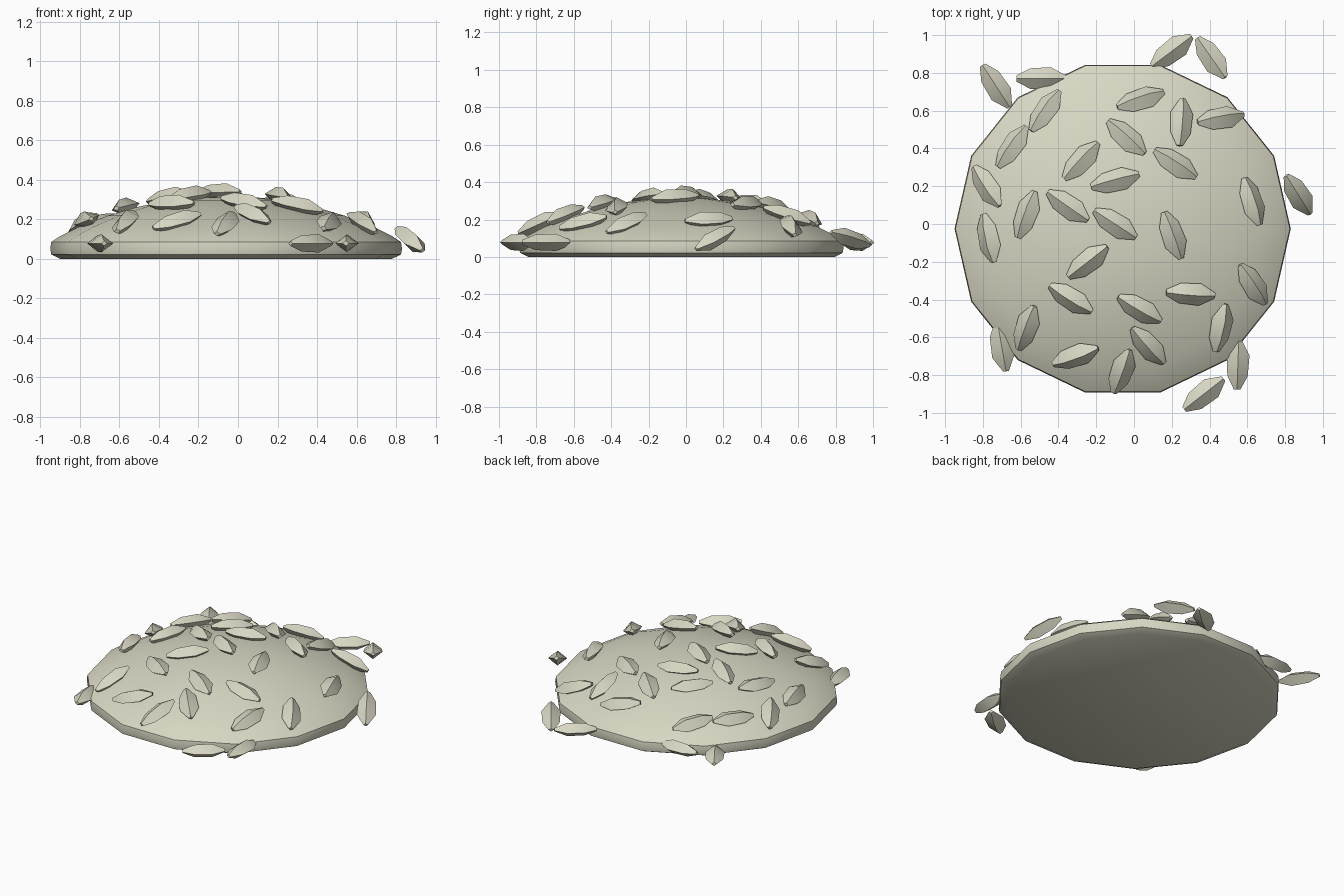
import bpy, bmesh, math
from mathutils import Vector, Matrix

if "Cube" in bpy.data.objects:
    bpy.data.objects.remove(bpy.data.objects["Cube"])

mat = bpy.data.materials.new("pale_cream")
mat.diffuse_color = (0.69, 0.68, 0.55, 1)
mat.use_nodes = True
mat.node_tree.nodes["Principled BSDF"].inputs["Base Color"].default_value = mat.diffuse_color

CX, CY = -0.06, -0.025
SIDES = 14
# dome profile (radius, height), rim to crown
PROFILE = [(0.84, 0.0), (0.885, 0.022), (0.89, 0.05), (0.885, 0.085), (0.84, 0.115), (0.75, 0.16),
           (0.6, 0.218), (0.45, 0.262), (0.3, 0.294), (0.15, 0.311)]
CROWN = 0.316


def finish(name, bm, angle):
    bmesh.ops.recalc_face_normals(bm, faces=bm.faces)
    me = bpy.data.meshes.new(name)
    bm.to_mesh(me)
    bm.free()
    me.materials.append(mat)
    ob = bpy.data.objects.new(name, me)
    bpy.context.collection.objects.link(ob)
    bpy.ops.object.select_all(action='DESELECT')
    bpy.context.view_layer.objects.active = ob
    ob.select_set(True)
    bpy.ops.object.shade_smooth_by_angle(angle=math.radians(angle))
    return ob


def bridge(bm, a, b):
    n = len(a)
    for i in range(n):
        j = (i + 1) % n
        bm.faces.new((a[i], a[j], b[j], b[i]))


# bun dome
bm = bmesh.new()
rings = []
for r, z in PROFILE:
    rings.append([bm.verts.new((CX + r * math.cos(2 * math.pi * i / SIDES),
                                CY + r * math.sin(2 * math.pi * i / SIDES), z)) for i in range(SIDES)])
for a, b in zip(rings, rings[1:]):
    bridge(bm, a, b)
bm.faces.new(rings[0])
top = bm.verts.new((CX, CY, CROWN))
for i in range(SIDES):
    bm.faces.new((rings[-1][i], rings[-1][(i + 1) % SIDES], top))
finish("bun_top", bm, 40)


def dome(r):
    """Height and slope of the dome at radius r."""
    pts = [(0, CROWN)] + PROFILE[:3:-1] + [(0.89, 0.085)]
    for (r0, z0), (r1, z1) in zip(pts, pts[1:]):
        if r <= r1:
            return z0 + (z1 - z0) * (r - r0) / (r1 - r0)
    return 0.075


# seeds: x, y, heading in degrees
SEEDS = [
    (-.73, .73, -57), (-.49, .77, 0), (-.47, .60, 55), (-.645, .41, 55), (-.78, .20, -57),
    (-.77, -.075, -78), (-.57, .05, 70), (-.35, .095, -35), (-.28, .335, 47), (-.10, .23, 15),
    (-.04, .46, -42), (.035, .66, 18), (.25, .54, 86), (.46, .56, 10), (.22, .32, -33),
    (-.10, 0, -33), (.205, -.06, -70), (.625, .12, -72), (.87, .155, -58), (.63, -.32, -57),
    (.30, -.37, -4), (.46, -.55, 78), (.55, -.745, 88), (.37, -.90, 38), (.03, -.45, -30),
    (.075, -.645, -48), (-.065, -.78, 70), (-.31, -.70, 20), (-.335, -.395, -32),
    (-.245, -.20, 38), (-.57, -.55, 70), (-.70, -.65, -80), (.20, .915, 37), (.41, .88, -55)]
PITCH = {18: -25, 33: 15}   # rim seeds that tip along their length


def seed(i, x, y, heading):
    d = Vector((x - CX, y - CY, 0))
    r = d.length
    if r > 0.85 or r < 0.001:
        normal, z = Vector((0, 0, 1)), 0.078
    else:
        slope = (dome(max(r - 0.08, 0)) - dome(min(r + 0.08, 0.88))) / (min(r + 0.08, 0.88) - max(r - 0.08, 0))
        normal = (Vector((0, 0, 1)) + d.normalized() * slope).normalized()
        z = dome(r) + 0.02
    h = math.radians(heading)
    p = math.radians(PITCH.get(i, 0))
    along = Vector((math.cos(h), math.sin(h), math.tan(p)))
    if p:
        z += 0.02
        normal = Vector((-math.cos(h) * math.tan(p), -math.sin(h) * math.tan(p), 1)).normalized()
    else:
        along.z = -(along.x * normal.x + along.y * normal.y) / normal.z
    along.normalize()
    side = normal.cross(along)
    c = Vector((x, y, z))
    bm = bmesh.new()
    loops = []
    for t, s in ((-.132, .28), (-.06, .9), (.05, 1), (.132, .25)):
        o = c + along * t
        loops.append([bm.verts.new(o + side * (.06 * s * a) + normal * (.046 * s * b))
                      for a, b in ((1, 0), (0, 1), (-1, 0), (0, -1))])
    for a, b in zip(loops, loops[1:]):
        bridge(bm, a, b)
    bm.faces.new(loops[0])
    bm.faces.new(loops[-1])
    finish("seed_%02d" % (i + 1), bm, 50)


for i, s in enumerate(SEEDS):
    seed(i, *s)
